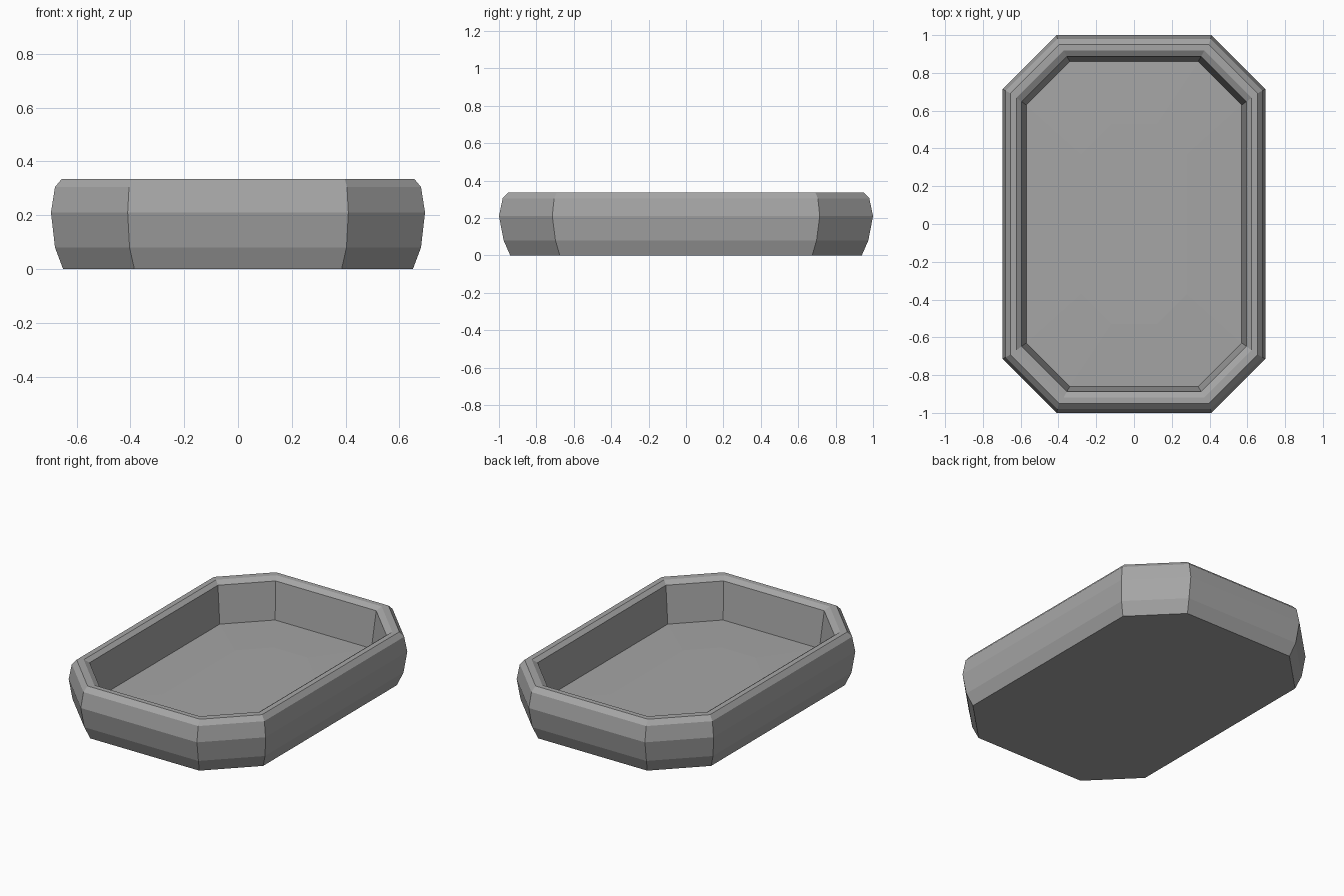
import bpy
import bmesh

cube = bpy.data.objects.get("Cube")
if cube:
    bpy.data.objects.remove(cube, do_unlink=True)

# One plain grey for the whole tray
grey = bpy.data.materials.new("stone_grey")
grey.use_nodes = True
colour = (0.38, 0.38, 0.38, 1)
grey.diffuse_color = colour
grey.node_tree.nodes["Principled BSDF"].inputs["Base Color"].default_value = colour


def octagon(bm, a, b, z, cut):
    """Rectangle of half sizes a, b with its corners cut off."""
    quarter = [(a, b - cut), (a - cut, b)]
    points = quarter + [(-x, y) for x, y in reversed(quarter)]
    points += [(-x, -y) for x, y in points]
    return [bm.verts.new((x, y, z)) for x, y in points]


def bridge(bm, lower, upper):
    for i in range(len(lower)):
        j = (i + 1) % len(lower)
        bm.faces.new((lower[i], lower[j], upper[j], upper[i]))


# Half width, half length, height, corner cut: outer wall, rim, inner wall, floor
profile = [
    (0.65, 0.94, 0.0, 0.265),
    (0.68, 0.975, 0.08, 0.277),
    (0.695, 1.0, 0.21, 0.285),
    (0.68, 0.98, 0.305, 0.275),
    (0.655, 0.95, 0.335, 0.258),
    (0.622, 0.918, 0.335, 0.25),
    (0.595, 0.887, 0.315, 0.24),
    (0.57, 0.86, 0.08, 0.23),
    (0.28, 0.53, 0.09, 0.16),
]
bm = bmesh.new()
rings = [octagon(bm, *row) for row in profile]
for lower, upper in zip(rings, rings[1:]):
    bridge(bm, lower, upper)

# Close the underside and the middle of the floor
bm.faces.new(list(reversed(rings[0])))
bm.faces.new(rings[-1])
bmesh.ops.recalc_face_normals(bm, faces=bm.faces)

mesh = bpy.data.meshes.new("octagonal_tray")
bm.to_mesh(mesh)
bm.free()
mesh.materials.append(grey)
tray = bpy.data.objects.new("octagonal_tray", mesh)
bpy.context.collection.objects.link(tray)
